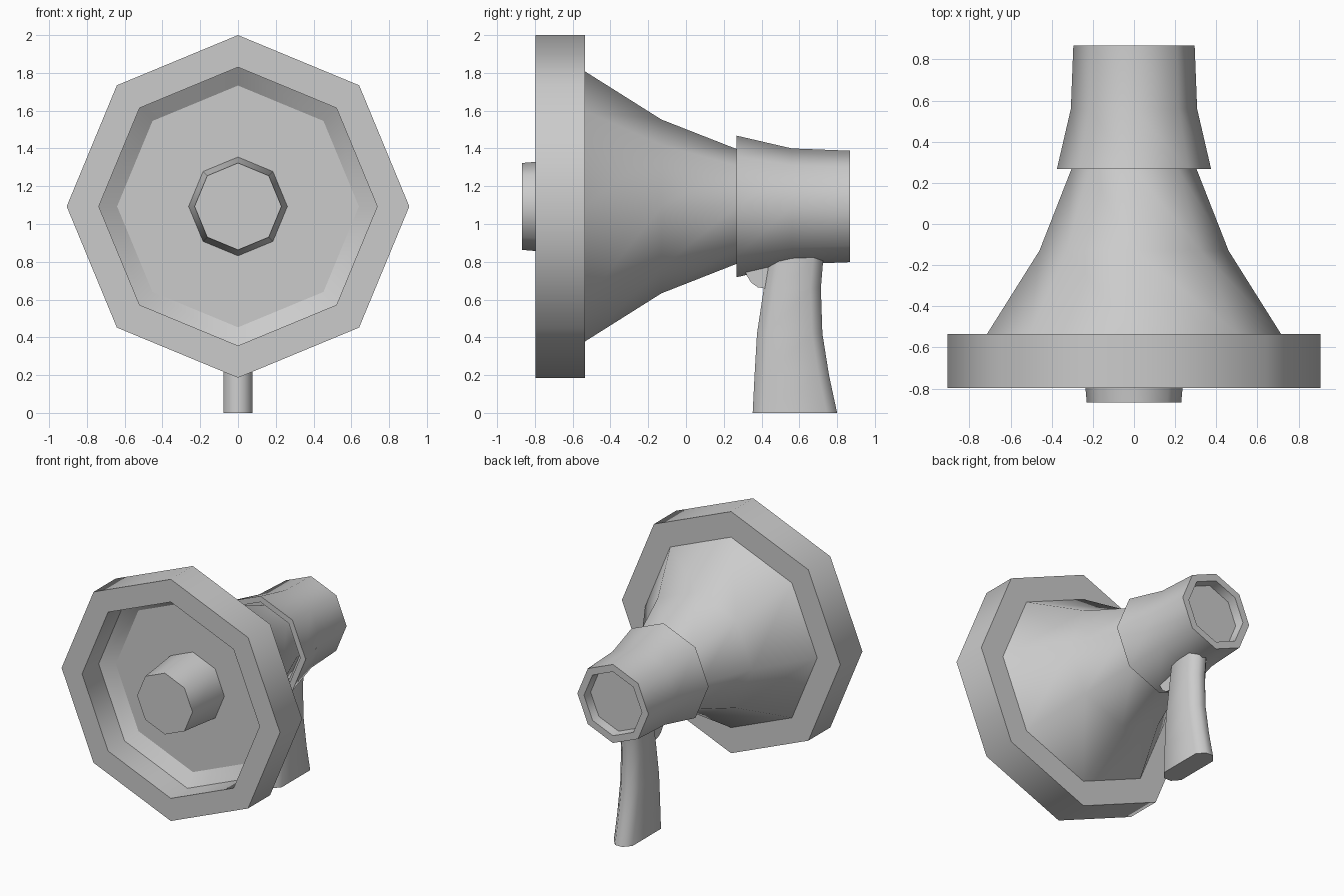
import bpy, bmesh, math

if "Cube" in bpy.data.objects:
    bpy.data.objects.remove(bpy.data.objects["Cube"])

CZ = 1.093   # height of the horn axis
SIDES = 8


def finish(bm, name, angle=50):
    bmesh.ops.recalc_face_normals(bm, faces=bm.faces)
    mesh = bpy.data.meshes.new(name)
    bm.to_mesh(mesh)
    bm.free()
    obj = bpy.data.objects.new(name, mesh)
    bpy.context.collection.objects.link(obj)
    bpy.ops.object.select_all(action='DESELECT')
    obj.select_set(True)
    bpy.context.view_layer.objects.active = obj
    bpy.ops.object.shade_smooth_by_angle(angle=math.radians(angle))
    return obj


def skin(name, rings, closed=False, angle=50):
    """Bridge rings of points; cap the ends or close into a loop."""
    bm = bmesh.new()
    vs = [[bm.verts.new(p) for p in ring] for ring in rings]
    n = len(vs[0])
    pairs = list(zip(vs, vs[1:]))
    if closed:
        pairs.append((vs[-1], vs[0]))
    else:
        bm.faces.new(vs[0])
        bm.faces.new(vs[-1])
    for a, b in pairs:
        for i in range(n):
            j = (i + 1) % n
            bm.faces.new((a[i], a[j], b[j], b[i]))
    return finish(bm, name, angle)


def lathe(name, profile, closed=False, angle=50):
    """Octagonal turning of (y, radius) points about the horn axis."""
    rings = []
    for y, r in profile:
        ring = []
        for k in range(SIDES):
            a = math.pi / 2 + 2 * math.pi * k / SIDES
            ring.append((r * math.cos(a), y, CZ + r * math.sin(a)))
        rings.append(ring)
    return skin(name, rings, closed, angle)


# Thick front rim with a stepped inner wall
lathe("front_rim", [(-0.797, 0.907), (-0.535, 0.907), (-0.535, 0.64),
                    (-0.60, 0.737), (-0.797, 0.737)], closed=True)

# Flared horn; its front cap is the floor of the bell
lathe("horn", [(-0.535, 0.715), (-0.13, 0.46), (0.265, 0.305), (0.36, 0.28)])

# Centre plug in the bell
lathe("centre_plug", [(-0.868, 0.23), (-0.797, 0.236), (-0.53, 0.262)])

# Rear body with a recessed front collar and a recessed back end
lathe("rear_body", [(0.33, 0.32), (0.267, 0.33), (0.267, 0.375), (0.56, 0.307),
                    (0.867, 0.295), (0.867, 0.24), (0.80, 0.232)])

# Handle: chamfered section swept upward, (z, front y, back y)
rings = []
for z, y0, y1 in [(0, 0.353, 0.80), (0.2, 0.363, 0.757), (0.42, 0.376, 0.722),
                  (0.66, 0.412, 0.714), (0.78, 0.432, 0.724), (0.88, 0.445, 0.735)]:
    c = 0.055
    half = [(0.03, y0), (0.078, y0 + c), (0.078, y1 - c), (0.03, y1)]
    rings.append([(x, y, z) for x, y in half] +
                 [(-x, y, z) for x, y in reversed(half)])
skin("handle", rings, angle=60)

# Trigger: small rounded tab in front of the handle
outline = [(0.31, 0.78), (0.32, 0.73), (0.345, 0.69), (0.38, 0.665),
           (0.44, 0.655), (0.44, 0.78)]
skin("trigger", [[(x, y, z) for y, z in outline] for x in (-0.035, 0.035)])
